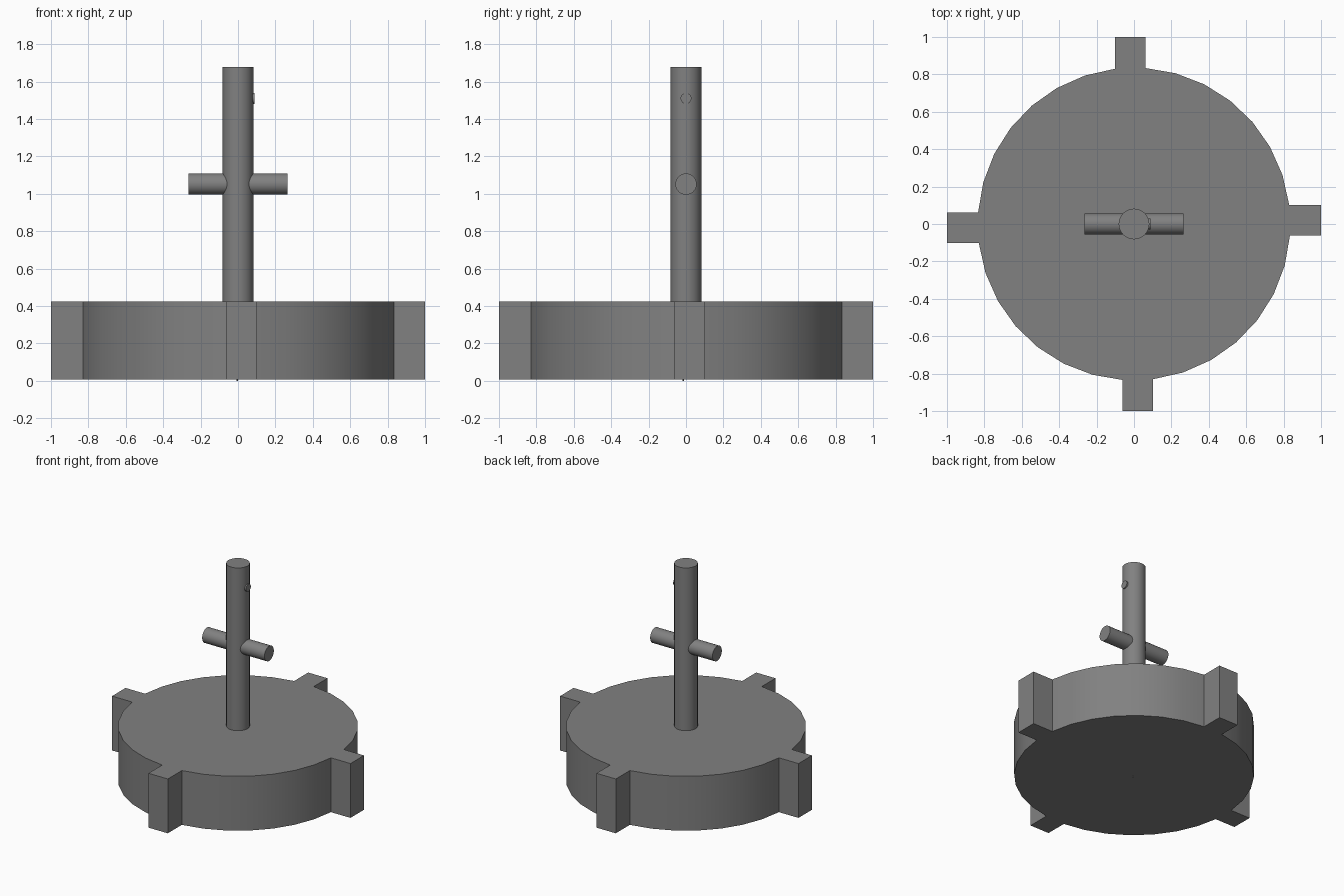
import bpy, bmesh
from math import radians, sin, cos, pi

if "Cube" in bpy.data.objects:
    bpy.data.objects.remove(bpy.data.objects["Cube"])

STEP = 2 * pi / 32

# Dark grey for every part
dark = bpy.data.materials.new("dark_grey")
dark.diffuse_color = (0.22, 0.22, 0.22, 1)
dark.use_nodes = True
dark.node_tree.nodes["Principled BSDF"].inputs["Base Color"].default_value = dark.diffuse_color


def finish(obj):
    obj.data.materials.append(dark)
    bpy.ops.object.select_all(action='DESELECT')
    obj.select_set(True)
    bpy.context.view_layer.objects.active = obj
    bpy.ops.object.shade_smooth_by_angle(angle=radians(30))


def rod(name, radius, length, loc, along_x=False):
    rot = (0, pi / 2, 0) if along_x else (0, 0, 0)
    bpy.ops.mesh.primitive_cylinder_add(vertices=32, radius=radius, depth=length,
                                        location=loc, rotation=rot)
    obj = bpy.context.object
    obj.name = name
    finish(obj)


# Base disc: 32-sided outline, one segment per quarter pushed out into a square tab
R = 0.836
BOTTOM, TOP = 0.007, 0.425
start = radians(4.2)
last = start + 7 * STEP
quarter = [(R * sin(start + k * STEP), R * cos(start + k * STEP)) for k in range(8)]
quarter += [(1.0, R * cos(last)), (1.0, R * cos(last + STEP))]
outline = []
for q in range(4):
    outline += quarter
    quarter = [(y, -x) for x, y in quarter]

bm = bmesh.new()
face = bm.faces.new([bm.verts.new((x, y, BOTTOM)) for x, y in outline])
top = bmesh.ops.extrude_face_region(bm, geom=[face], use_keep_orig=True)
verts = [v for v in top['geom'] if isinstance(v, bmesh.types.BMVert)]
bmesh.ops.translate(bm, verts=verts, vec=(0, 0, TOP - BOTTOM))
bmesh.ops.recalc_face_normals(bm, faces=bm.faces)
mesh = bpy.data.meshes.new("base_disc")
bm.to_mesh(mesh)
bm.free()
base = bpy.data.objects.new("base_disc", mesh)
bpy.context.collection.objects.link(base)
finish(base)

# Upright shaft standing on the disc
rod("shaft", 0.082, 1.377, (0, 0, 0.9885))

# Crossbar through the shaft
rod("crossbar", 0.057, 0.53, (0, 0, 1.052), along_x=True)

# Small button near the shaft top, on the right side
rod("button", 0.029, 0.05, (0.064, 0, 1.51), along_x=True)

# Tiny centre point under the disc
rod("centre_point", 0.003, 0.02, (-0.004, -0.015, 0.01))
